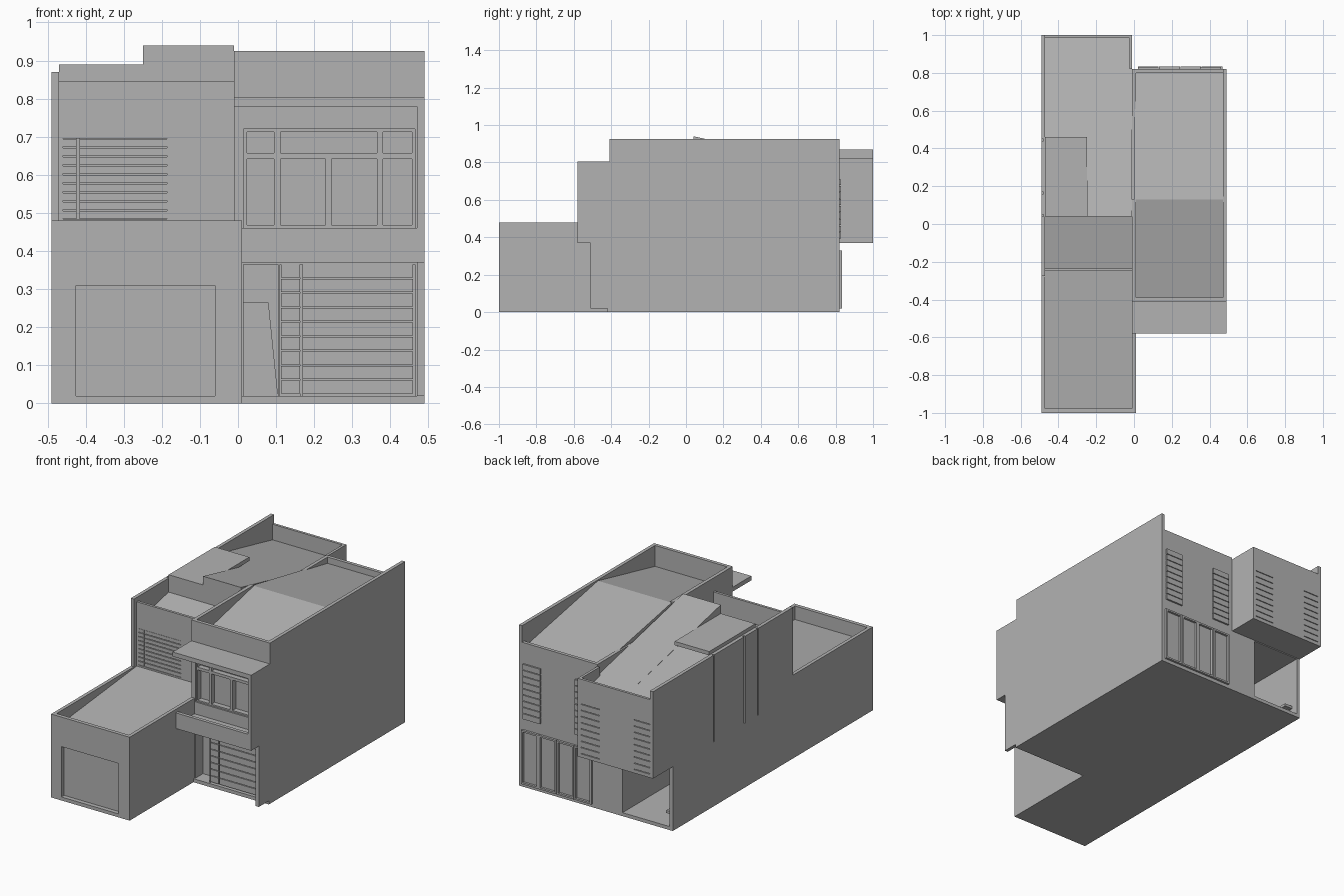
import bpy, bmesh
from mathutils import Matrix, Vector

cube = bpy.data.objects.get("Cube")
if cube:
    bpy.data.objects.remove(cube, do_unlink=True)

plaster = bpy.data.materials.new("light_grey_plaster")
plaster.use_nodes = True
GREY = (0.45, 0.45, 0.45, 1)
plaster.diffuse_color = GREY
plaster.node_tree.nodes["Principled BSDF"].inputs["Base Color"].default_value = GREY


def finish(name, bm):
    bmesh.ops.recalc_face_normals(bm, faces=bm.faces)
    mesh = bpy.data.meshes.new(name)
    bm.to_mesh(mesh)
    bm.free()
    mesh.materials.append(plaster)
    obj = bpy.data.objects.new(name, mesh)
    bpy.context.collection.objects.link(obj)
    return obj


def boxes(name, *spans):
    """One object from boxes given as (x0, x1, y0, y1, z0, z1)."""
    bm = bmesh.new()
    for x0, x1, y0, y1, z0, z1 in spans:
        mid = Vector((x0 + x1, y0 + y1, z0 + z1)) / 2
        size = Matrix.Diagonal((x1 - x0, y1 - y0, z1 - z0, 1))
        bmesh.ops.create_cube(bm, size=1, matrix=Matrix.Translation(mid) @ size)
    return finish(name, bm)


def prism(name, x0, x1, profile):
    """Side profile of (y, z) points extruded along x."""
    bm = bmesh.new()
    face = bm.faces.new([bm.verts.new((x0, y, z)) for y, z in profile])
    ext = bmesh.ops.extrude_face_region(bm, geom=[face])
    verts = [v for v in ext["geom"] if isinstance(v, bmesh.types.BMVert)]
    bmesh.ops.translate(bm, verts=verts, vec=(x1 - x0, 0, 0))
    return finish(name, bm)


def cut(obj, *spans):
    """Cut box-shaped openings into an object."""
    for span in spans:
        cutter = boxes("cutter", span)
        mod = obj.modifiers.new("opening", "BOOLEAN")
        mod.operation, mod.solver, mod.object = "DIFFERENCE", "EXACT", cutter
        bpy.context.view_layer.update()
        graph = bpy.context.evaluated_depsgraph_get()
        mesh = bpy.data.meshes.new_from_object(obj.evaluated_get(graph))
        obj.modifiers.clear()
        obj.data = mesh
        bpy.data.objects.remove(cutter, do_unlink=True)


def louvers(name, columns, y0, y1, z0, z1, count=9):
    """Stacked slats, with one column for each (x0, x1)."""
    pitch = (z1 - z0) / count
    boxes(name, *[(a, b, y0, y1, z0 + i * pitch + 0.004, z0 + (i + 1) * pitch)
                  for a, b in columns for i in range(count)])


def frame(name, x0, x1, z0, z1, y0, y1, t=0.008):
    """Rectangular window or door frame."""
    boxes(name, (x0, x0 + t, y0, y1, z0, z1), (x1 - t, x1, y0, y1, z0, z1),
          (x0 + t, x1 - t, y0, y1, z0, z0 + t), (x0 + t, x1 - t, y0, y1, z1 - t, z1))


# Garage with a sloped roof behind its parapet
garage = prism("garage", -0.49, 0.01, [(-1, 0), (-0.25, 0), (-0.25, 0.475), (-1, 0.40)])
cut(garage, (-0.425, -0.06, -1.1, -0.975, 0.02, 0.31))
boxes("garage_parapet", (-0.49, 0.01, -1, -0.978, 0.40, 0.48),
      (-0.49, -0.47, -0.978, -0.25, 0.40, 0.48), (-0.01, 0.01, -0.978, -0.25, 0.40, 0.48))

# Left wing: body, overhanging upper floor and open back porch
left_body = prism("left_wing", -0.48, 0, [(-0.25, 0), (0.82, 0), (0.82, 0.37),
                                          (1, 0.37), (1, 0.73), (-0.25, 0.73)])
cut(left_body, (-0.47, -0.17, 0.35, 0.9, 0.02, 0.365),
    (-0.46, -0.187, -0.3, -0.225, 0.484, 0.695))
# Trim the overhang back from the right wing
cut(left_body, (-0.01, 0.05, 0.82, 1.1, 0.3, 0.8))
side = prism("left_side_wall", -0.49, -0.47, [(-0.25, 0), (0.82, 0), (0.82, 0.37), (1, 0.37),
                                              (1, 0.87), (-0.275, 0.87), (-0.275, 0.48),
                                              (-0.25, 0.48)])
cut(side, *[(-0.5, -0.48, y, y + 0.01, 0.37, 0.9) for y in (0.04, 0.16, 0.44)])
boxes("left_parapet", (-0.47, -0.01, -0.25, -0.235, 0.73, 0.845),
      (-0.47, -0.01, 0.985, 1, 0.73, 0.82), (-0.025, -0.01, 0.82, 0.985, 0.73, 0.82))
prism("left_main_roof", -0.25, -0.01, [(0.04, 0.73), (0.985, 0.73), (0.04, 0.94)])
prism("left_side_roof", -0.47, -0.25, [(0.30, 0.73), (0.985, 0.73), (0.30, 0.88)])
prism("left_front_roof", -0.47, -0.01, [(-0.235, 0.73), (0.04, 0.73), (0.04, 0.79)])
boxes("roof_slab", (-0.47, -0.25, 0.04, 0.46, 0.868, 0.89),
      (-0.47, -0.25, 0.04, 0.35, 0.73, 0.868))
boxes("porch_bench", (-0.47, -0.42, 0.68, 0.78, 0.07, 0.085),
      (-0.47, -0.455, 0.70, 0.76, 0.02, 0.07))

# Right wing: body with a ridge roof
right_body = prism("right_wing", 0, 0.48, [(-0.41, 0), (0.82, 0), (0.82, 0.79),
                                           (0.13, 0.92), (-0.41, 0.80)])
cut(right_body, (0.015, 0.465, -0.5, -0.37, 0.46, 0.72),
    (0.11, 0.465, -0.5, -0.38, 0.02, 0.365), (0.015, 0.105, -0.5, -0.30, 0.02, 0.365))
boxes("right_side_wall", (0.47, 0.49, -0.41, 0.82, 0, 0.925),
      (0.47, 0.49, -0.51, -0.41, 0.02, 0.37), (0.47, 0.49, -0.58, -0.41, 0.37, 0.79))
boxes("partition_wall", (-0.01, 0.01, -0.41, 0.13, 0, 0.925),
      (-0.01, 0.01, 0.13, 0.82, 0, 0.83))
boxes("right_parapet", (0.01, 0.47, -0.41, -0.39, 0.79, 0.925),
      (0.01, 0.47, 0.80, 0.82, 0.78, 0.83))
boxes("base_slab", (0, 0.49, -0.42, 0.82, 0, 0.02))

# Balcony and canopy
boxes("balcony", (0.01, 0.47, -0.58, -0.41, 0.37, 0.39), (0.01, 0.47, -0.58, -0.56, 0.39, 0.46))
boxes("canopy", (-0.01, 0.49, -0.58, -0.41, 0.78, 0.805))

# Balcony windows and door
for x0, x1, z0, z1 in ((0.015, 0.103, 0.65, 0.72), (0.015, 0.103, 0.46, 0.65),
                       (0.103, 0.373, 0.65, 0.72), (0.103, 0.238, 0.46, 0.65),
                       (0.238, 0.373, 0.46, 0.65), (0.373, 0.465, 0.65, 0.72),
                       (0.373, 0.465, 0.46, 0.65)):
    frame("balcony_window_frame", x0, x1, z0, z1, -0.40, -0.37)

# Louvers on front and back
louvers("front_upper_louvers", [(-0.46, -0.424), (-0.416, -0.187)], -0.25, -0.235, 0.482, 0.694)
louvers("front_lower_louvers", [(0.113, 0.163), (0.169, 0.46)], -0.41, -0.39, 0.022, 0.365)
boxes("louver_mullion", (0.163, 0.169, -0.40, -0.38, 0.02, 0.365),
      (-0.424, -0.416, -0.245, -0.225, 0.484, 0.695))
for x0, x1, y in ((0.35, 0.46, 0.82), (0.02, 0.13, 0.82), (-0.15, -0.03, 1), (-0.47, -0.37, 1)):
    depth = 0.01 if y < 1 else -0.012
    z0, z1 = 0.39, 0.71
    if y == 1:
        cut(left_body, (x0, x1, 0.975, 1.1, z0, z1))
    louvers("back_louvers", [(x0, x1)], min(y, y + depth), max(y, y + depth), z0, z1)

# Entrance side panel with a slanted edge
bm = bmesh.new()
corners = ((0.01, 0.02), (0.105, 0.02), (0.08, 0.265), (0.01, 0.265))
panel = bm.faces.new([bm.verts.new((x, -0.34, z)) for x, z in corners])
ext = bmesh.ops.extrude_face_region(bm, geom=[panel])
bmesh.ops.translate(bm, vec=(0, 0.02, 0),
                    verts=[v for v in ext["geom"] if isinstance(v, bmesh.types.BMVert)])
finish("entrance_panel", bm)

# Back glazed doors
for i in range(4):
    x = 0.02 + i * 0.1125
    frame("back_door_frame", x, x + 0.11, 0.02, 0.33, 0.82, 0.833, 0.01)
